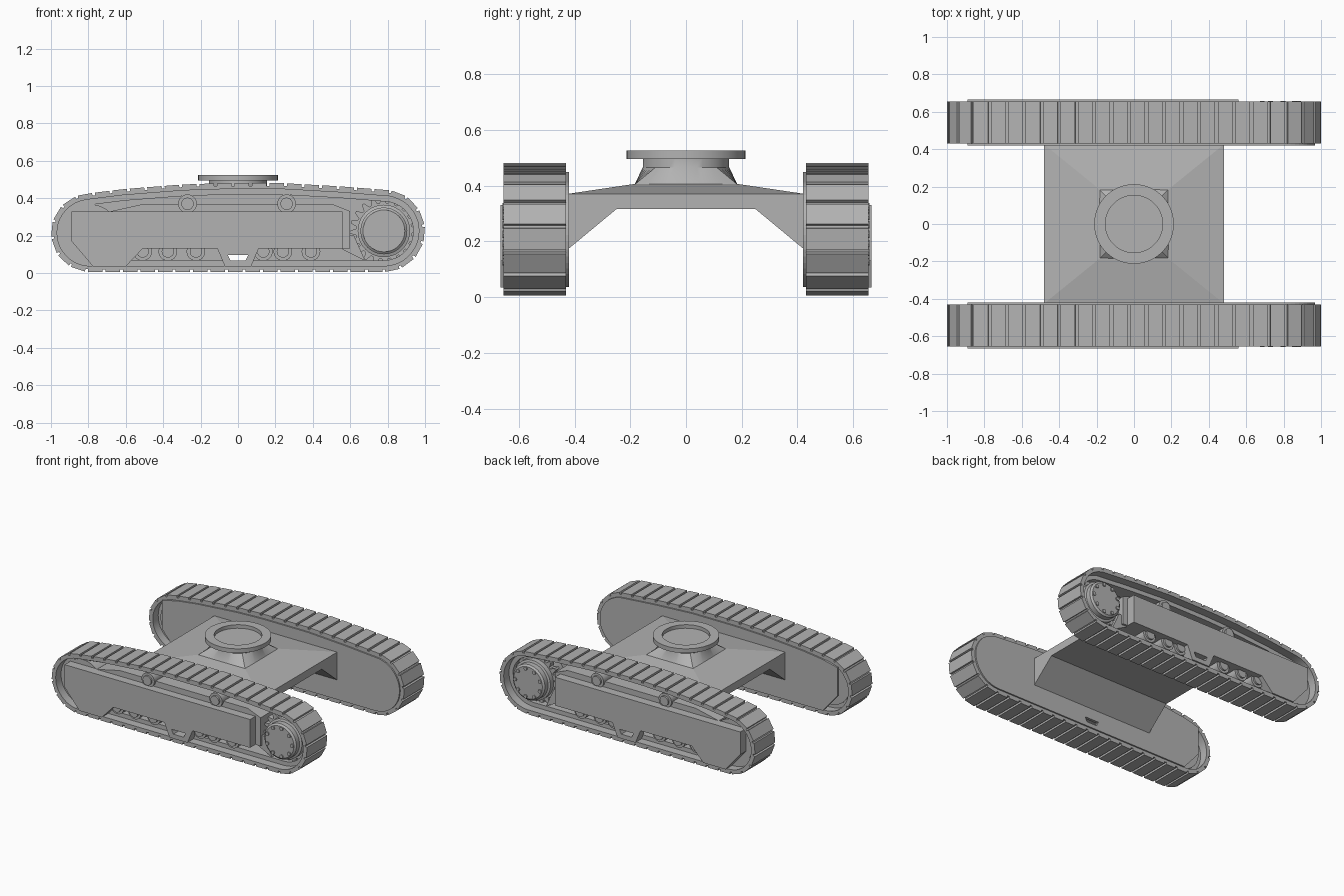
import bpy, bmesh, math
from mathutils import Vector

cube = bpy.data.objects.get("Cube")
if cube:
    bpy.data.objects.remove(cube, do_unlink=True)

steel = bpy.data.materials.new("steel_grey")
steel.use_nodes = True
GREY = (0.45, 0.45, 0.45, 1)
steel.diffuse_color = GREY
steel.node_tree.nodes["Principled BSDF"].inputs["Base Color"].default_value = GREY


def add_loft(bm, loops, wrap=False):
    """Skin a row of equal-length point loops; cap the ends unless wrapped."""
    rows = [[bm.verts.new(p) for p in loop] for loop in loops]
    n = len(rows[0])
    pairs = list(zip(rows, rows[1:])) + ([(rows[-1], rows[0])] if wrap else [])
    for a, b in pairs:
        for i in range(n):
            j = (i + 1) % n
            bm.faces.new((a[i], a[j], b[j], b[i]))
    if not wrap:
        bm.faces.new(rows[0])
        bm.faces.new(rows[-1])


def finish(name, bm, mirror=False, smooth=True):
    bmesh.ops.recalc_face_normals(bm, faces=bm.faces[:])
    mesh = bpy.data.meshes.new(name)
    bm.to_mesh(mesh)
    bm.free()
    mesh.materials.append(steel)
    ob = bpy.data.objects.new(name, mesh)
    bpy.context.collection.objects.link(ob)
    if smooth:
        bpy.ops.object.select_all(action='DESELECT')
        ob.select_set(True)
        bpy.context.view_layer.objects.active = ob
        bpy.ops.object.shade_smooth_by_angle(angle=math.radians(30))
    if mirror:
        mod = ob.modifiers.new("Mirror", 'MIRROR')
        mod.use_axis = (False, True, False)
        mod.use_mirror_merge = False
    return ob


def side(points, y):
    return [(x, y, z) for x, z in points]


def slab(bm, points, y0, y1):
    """Extrude an x-z outline across y."""
    add_loft(bm, [side(points, y0), side(points, y1)])


def circle(cx, cz, r, n=32):
    return [(cx + r * math.cos(math.tau * i / n), cz + r * math.sin(math.tau * i / n)) for i in range(n)]


def arc(cx, cz, r, a0, a1, n=16):
    angles = [math.radians(a0 + (a1 - a0) * i / n) for i in range(n + 1)]
    return [(cx + r * math.cos(a), cz + r * math.sin(a)) for a in angles]


# Track path, anticlockwise in x-z
SPROCKET, IDLER = (0.78, 0.225), (-0.79, 0.215)
path = arc(*SPROCKET, 0.22, -90, 80)
path += [(0.55, 0.463), (0.25, 0.48), (-0.1, 0.48), (-0.3, 0.473), (-0.62, 0.448)]
path += arc(*IDLER, 0.21, 98, 270)
path = [Vector(p) for p in path]
segments = list(zip(path, path[1:] + path[:1]))
LENGTH = sum((b - a).length for a, b in segments)


def at(s):
    s %= LENGTH
    for a, b in segments:
        d = (b - a).length
        if s <= d:
            return a.lerp(b, s / d)
        s -= d
    return path[0].copy()


def inward(a, b):
    t = (b - a).normalized()
    return Vector((-t.y, t.x))


def offset_path(depth, n=144):
    out = []
    for i in range(n):
        s = LENGTH * i / n
        out.append(tuple(at(s) + inward(at(s - 0.01), at(s + 0.01)) * depth))
    return out


def belt(name, d0, d1, y0, y1):
    bm = bmesh.new()
    outer, inner = offset_path(d0), offset_path(d1)
    add_loft(bm, [side(outer, y0), side(outer, y1), side(inner, y1), side(inner, y0)], wrap=True)
    finish(name, bm, mirror=True)


# Track belts and shoes
belt("track_belt", 0.014, 0.032, 0.43, 0.655)
belt("track_chain", 0.03, 0.062, 0.49, 0.595)
SHOES = 48
pitch = LENGTH / SHOES
bm = bmesh.new()
for i in range(SHOES):
    a, b = at(pitch * i + 0.008), at(pitch * (i + 1) - 0.008)
    n = inward(a, b) * 0.024
    slab(bm, [a, b, b + n, a + n], 0.43, 0.655)
finish("track_shoes", bm, mirror=True, smooth=False)

# Hidden cutter for the step opening
bm = bmesh.new()
slab(bm, [(-0.055, 0.097), (0.055, 0.097), (0.04, 0.066), (-0.04, 0.066)], 0.3, 0.8)
cutter = finish("step_cutter", bm, smooth=False)
cutter.hide_render = True
cutter.hide_viewport = True


def cut_and_mirror(ob):
    cut = ob.modifiers.new("Opening", 'BOOLEAN')
    cut.operation = 'DIFFERENCE'
    cut.solver = 'EXACT'
    cut.object = cutter
    mod = ob.modifiers.new("Mirror", 'MIRROR')
    mod.use_axis = (False, True, False)
    mod.use_mirror_merge = False


# Inner side wall, clipped in front of the idler
wall = [p for p in offset_path(0.031) if p[0] > -0.77]
top_end = max(i for i, p in enumerate(wall) if p[1] > 0.3)
wall[top_end + 1:top_end + 1] = [(-0.89, 0.37), (-0.89, 0.17), (-0.775, 0.036)]
bm = bmesh.new()
slab(bm, wall, 0.42, 0.44)
cut_and_mirror(finish("inner_side_wall", bm, smooth=False))

# Outer frame plate with foot and step
outline = [(-0.89, 0.33), (0.56, 0.33), (0.56, 0.13), (0.11, 0.13), (0.07, 0.035), (-0.07, 0.035),
           (-0.11, 0.13), (-0.51, 0.13), (-0.6, 0.035), (-0.775, 0.035), (-0.89, 0.17)]
bm = bmesh.new()
slab(bm, outline, 0.6, 0.665)
cut_and_mirror(finish("outer_frame_plate", bm, smooth=False))

# Frame core and the bracket towards the sprocket
bm = bmesh.new()
slab(bm, [(-0.68, 0.33), (-0.5, 0.37), (0.5, 0.37), (0.6, 0.33), (0.6, 0.13), (-0.68, 0.13)], 0.435, 0.605)
slab(bm, [(0.5, 0.2), (0.62, 0.2), (0.68, 0.065), (0.56, 0.125)], 0.435, 0.59)
finish("frame_core", bm, mirror=True, smooth=False)

# Lower and carrier rollers, each with a raised hub
bm = bmesh.new()
rollers = [(x, 0.115) for x in (-0.51, -0.375, -0.225, 0.135, 0.24, 0.39)] + [(-0.27, 0.37), (0.26, 0.37)]
for x, z in rollers:
    slab(bm, circle(x, z, 0.05, 24), 0.47, 0.62)
    slab(bm, circle(x, z, 0.033, 24), 0.62, 0.632)
finish("rollers", bm, mirror=True)

# Idler wheel
bm = bmesh.new()
slab(bm, circle(*IDLER, 0.152, 40), 0.48, 0.6)
slab(bm, circle(*IDLER, 0.06), 0.44, 0.62)
finish("idler_wheel", bm, mirror=True)

# Toothed sprocket
bm = bmesh.new()
TEETH = 20
gear = []
for i in range(TEETH * 4):
    r = 0.182 if i % 4 < 2 else 0.15
    a = math.tau * i / (TEETH * 4)
    gear.append((SPROCKET[0] + r * math.cos(a), SPROCKET[1] + r * math.sin(a)))
slab(bm, gear, 0.52, 0.565)
finish("sprocket", bm, mirror=True, smooth=False)

# Final drive drum with bolts
bm = bmesh.new()
drum = [(0.14, 0.435), (0.14, 0.6), (0.125, 0.605), (0.125, 0.64), (0.112, 0.65)]
add_loft(bm, [side(circle(*SPROCKET, r, 40), y) for r, y in drum])
finish("final_drive", bm, mirror=True)
bm = bmesh.new()
for x, z in circle(*SPROCKET, 0.1, 9):
    slab(bm, circle(x, z, 0.013, 8), 0.64, 0.658)
finish("drive_bolts", bm, mirror=True, smooth=False)

# Cross body: arched beam and shallow hipped top
arch = [(-0.425, 0.37), (0.425, 0.37), (0.425, 0.17), (0.25, 0.315), (-0.25, 0.315), (-0.425, 0.17)]
bm = bmesh.new()
add_loft(bm, [[(x, y, z) for y, z in arch] for x in (-0.48, 0.48)])
finish("cross_body", bm, smooth=False)


def rectangle(hx, hy, z):
    return [(-hx, -hy, z), (hx, -hy, z), (hx, hy, z), (-hx, hy, z)]


bm = bmesh.new()
add_loft(bm, [rectangle(0.48, 0.425, 0.37), rectangle(0.19, 0.19, 0.405)])
finish("hipped_top", bm, smooth=False)


def flat_ring(r, z, n=48):
    return [(x, y, z) for x, y in circle(0, 0, r, n)]


# Pedestal blending from square to round
square = []
for x, y in circle(0, 0, 1, 48):
    k = 0.185 / max(abs(x), abs(y))
    square.append((x * k, y * k, 0.403))
bm = bmesh.new()
add_loft(bm, [square, flat_ring(0.155, 0.465), flat_ring(0.155, 0.5)])
finish("pedestal", bm)

# Slewing ring
bm = bmesh.new()
add_loft(bm, [flat_ring(0.213, 0.495), flat_ring(0.213, 0.525),
              flat_ring(0.153, 0.525), flat_ring(0.153, 0.495)], wrap=True)
finish("slewing_ring", bm)
